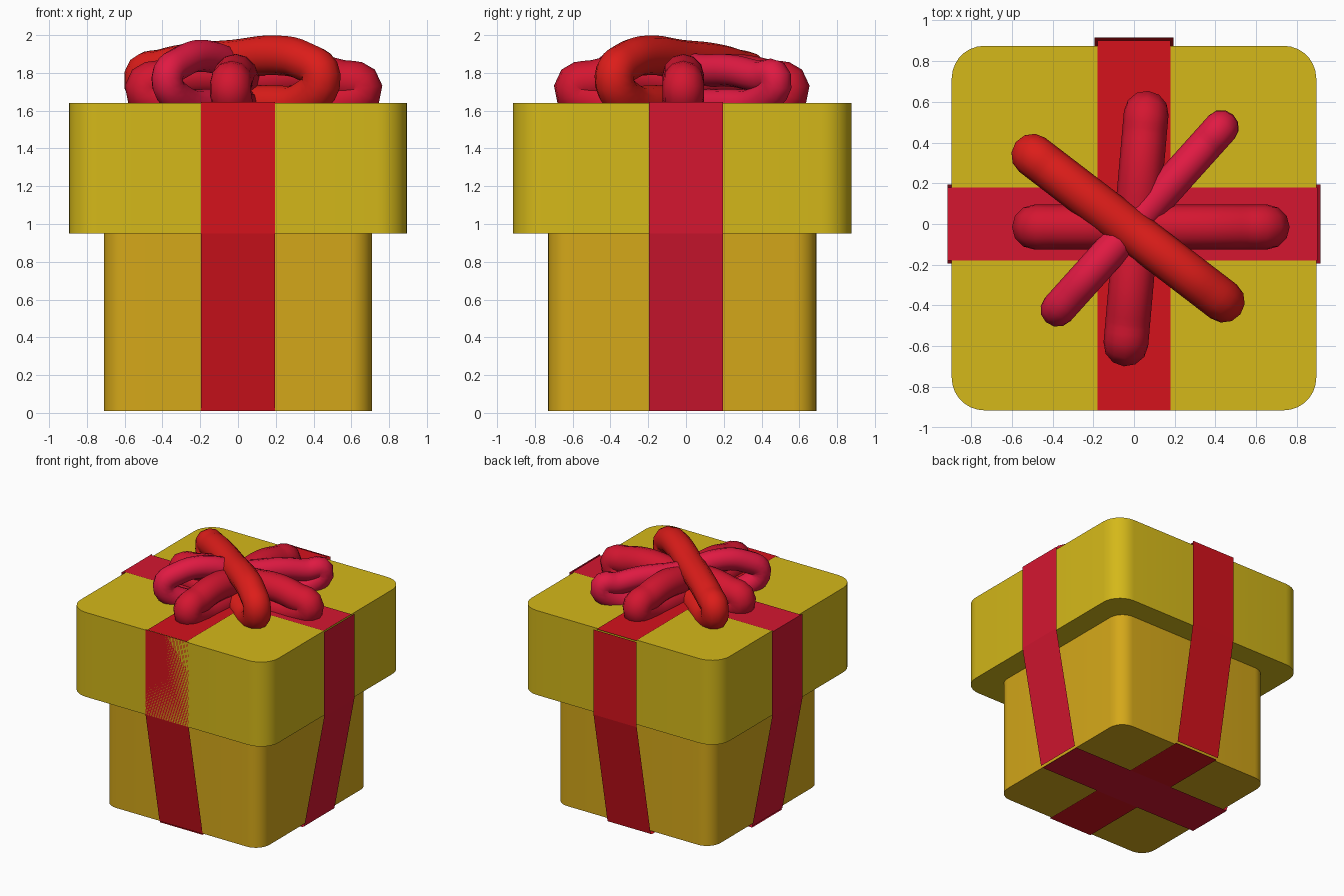
import bpy, bmesh
from math import pi, atan2, hypot
from mathutils import Matrix

if "Cube" in bpy.data.objects:
    bpy.data.objects.remove(bpy.data.objects["Cube"])


def material(name, rgb):
    m = bpy.data.materials.new(name)
    m.diffuse_color = (*rgb, 1)
    m.use_nodes = True
    m.node_tree.nodes["Principled BSDF"].inputs["Base Color"].default_value = m.diffuse_color
    return m


GOLD = material("lid_gold", (0.66, 0.48, 0.01))
AMBER = material("box_amber", (0.66, 0.39, 0.01))
RED = material("ribbon_red", (0.66, 0.006, 0.012))
CRIMSON = material("ribbon_crimson", (0.66, 0.008, 0.03))
PINK = material("bow_pink_red", (0.75, 0.01, 0.055))
SCARLET = material("bow_scarlet", (0.72, 0.012, 0.01))


def finish(bm, name, mat):
    mesh = bpy.data.meshes.new(name)
    bm.to_mesh(mesh)
    bm.free()
    ob = bpy.data.objects.new(name, mesh)
    mesh.materials.append(mat)
    bpy.context.collection.objects.link(ob)
    return ob


def smooth(ob, angle):
    bpy.ops.object.select_all(action='DESELECT')
    ob.select_set(True)
    bpy.context.view_layer.objects.active = ob
    bpy.ops.object.shade_smooth_by_angle(angle=angle)


def rounded_box(name, half, z0, z1, radius, mat):
    """Box with only its upright corners rounded."""
    bm = bmesh.new()
    bmesh.ops.create_cube(bm, size=1, matrix=Matrix.Translation((0, -0.02, (z0 + z1) / 2))
                          @ Matrix.Diagonal((2 * half, 2 * half, z1 - z0, 1)))
    upright = [e for e in bm.edges if abs(e.verts[0].co.z - e.verts[1].co.z) > 0.1]
    bmesh.ops.bevel(bm, geom=upright, offset=radius, segments=7, profile=0.5, affect='EDGES')
    smooth(finish(bm, name, mat), pi / 6)


def strip(name, path, width, turn, mat):
    """Thin ribbon following (distance, height) points, turned about z."""
    bm = bmesh.new()
    rows = [[bm.verts.new((d, s * width, z)) for s in (-1, 1)] for d, z in path]
    for a, b in zip(rows, rows[1:]):
        bm.faces.new((a[0], b[0], b[1], a[1]))
    bm.transform(Matrix.Rotation(turn, 4, 'Z'))
    finish(bm, name, mat)


def bow_loop(name, start, end, radius, hump_a, hump_b, middle, tip, mat):
    """Closed upright tube loop between two tip positions."""
    dx, dy = end[0] - start[0], end[1] - start[1]
    length = hypot(dx, dy)
    low = 1.63
    profile = [(0, tip), (0.1, hump_a - 0.03), (0.25, hump_a), (0.5, middle),
               (0.75, hump_b), (0.9, hump_b - 0.03), (1, tip),
               (0.9, low + 0.02), (0.7, low), (0.5, low), (0.3, low), (0.1, low + 0.02)]
    curve = bpy.data.curves.new(name, 'CURVE')
    curve.dimensions = '3D'
    curve.bevel_depth = radius
    curve.bevel_resolution = 4
    curve.resolution_u = 5
    spline = curve.splines.new('BEZIER')
    spline.bezier_points.add(len(profile) - 1)
    spline.use_cyclic_u = True
    for p, (t, z) in zip(spline.bezier_points, profile):
        p.co = (t * length, 0, z)
        p.handle_left_type = p.handle_right_type = 'AUTO'
    curve.materials.append(mat)
    ob = bpy.data.objects.new(name, curve)
    ob.location = (*start, 0)
    ob.rotation_euler.z = atan2(dy, dx)
    bpy.context.collection.objects.link(ob)
    bpy.ops.object.select_all(action='DESELECT')
    ob.select_set(True)
    bpy.context.view_layer.objects.active = ob
    bpy.ops.object.convert(target='MESH')
    smooth(bpy.context.view_layer.objects.active, pi / 3)


# Box and lid
rounded_box("box", 0.71, 0.01, 0.95, 0.12, AMBER)
rounded_box("lid", 0.895, 0.95, 1.64, 0.16, GOLD)

# Ribbons hanging down each side, clear of the lower box
drop = [(0.915, 1.645), (0.915, 0.95), (0.735, 0.01)]
for i, side in enumerate(("right", "back", "left", "front")):
    strip(side + "_ribbon", drop, 0.195, i * pi / 2, RED if i % 2 else CRIMSON)

# Ribbons crossing over the lid and under the base
for i, (way, mat) in enumerate((("across", CRIMSON), ("lengthwise", RED))):
    strip("top_ribbon_" + way, [(-0.915, 1.645 + i * 0.002), (0.9, 1.645 + i * 0.002)],
          0.178, i * pi / 2, mat)
    strip("bottom_ribbon_" + way, [(0.72, i * 0.002), (-0.735, i * 0.002)],
          0.195, i * pi / 2, mat)

# Bow made of four crossing loops
bow_loop("bow_loop_across", (-0.49, -0.015), (0.655, -0.015), 0.11,
         1.79, 1.79, 1.77, 1.72, CRIMSON)
bow_loop("bow_loop_lengthwise", (-0.04, -0.59), (0.06, 0.545), 0.11,
         1.79, 1.79, 1.77, 1.72, CRIMSON)
bow_loop("bow_loop_diagonal_low", (-0.375, -0.42), (0.43, 0.475), 0.085,
         1.89, 1.81, 1.82, 1.77, PINK)
bow_loop("bow_loop_diagonal_high", (-0.5, 0.34), (0.44, -0.38), 0.105,
         1.85, 1.893, 1.87, 1.78, SCARLET)
